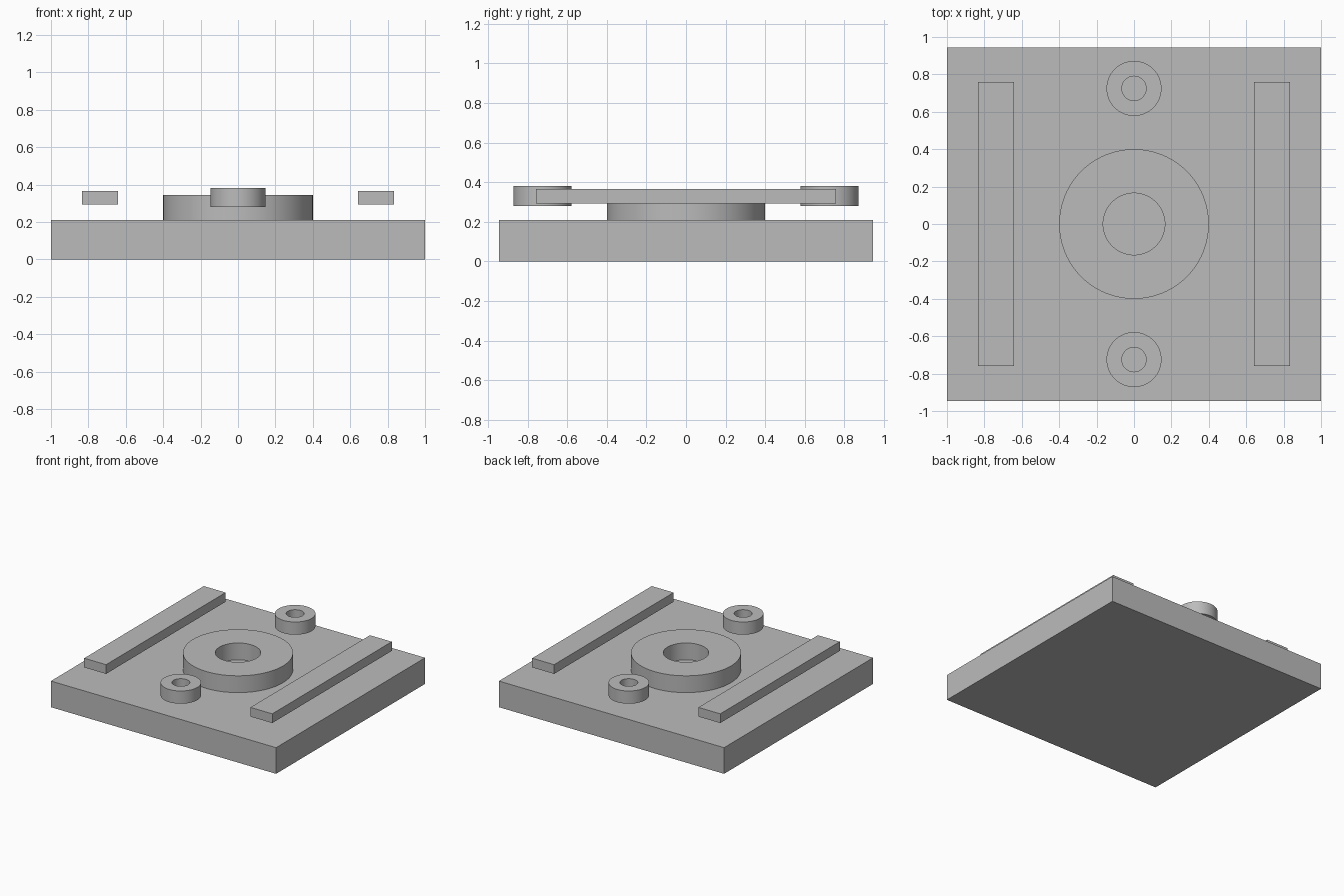
import bpy
import bmesh
import math

cube = bpy.data.objects.get("Cube")
if cube:
    bpy.data.objects.remove(cube, do_unlink=True)

# Single plain grey for every part
grey = bpy.data.materials.new("plain_grey")
grey.use_nodes = True
colour = (0.5, 0.5, 0.5, 1)
grey.diffuse_color = colour
grey.node_tree.nodes["Principled BSDF"].inputs["Base Color"].default_value = colour


def add_part(name, bm, location=(0, 0, 0)):
    bmesh.ops.recalc_face_normals(bm, faces=bm.faces)
    mesh = bpy.data.meshes.new(name)
    bm.to_mesh(mesh)
    bm.free()
    mesh.materials.append(grey)
    part = bpy.data.objects.new(name, mesh)
    part.location = location
    bpy.context.collection.objects.link(part)
    return part


def block(name, x, width, depth, bottom, top):
    bm = bmesh.new()
    bmesh.ops.create_cube(bm, size=1)
    bmesh.ops.scale(bm, vec=(width, depth, top - bottom), verts=bm.verts)
    return add_part(name, bm, (x, 0, (bottom + top) / 2))


def ring(name, y, outer, inner, bottom, top, steps=96):
    # Spin a rectangular section about the vertical axis
    bm = bmesh.new()
    corners = [(inner, bottom), (outer, bottom), (outer, top), (inner, top)]
    verts = [bm.verts.new((r, 0, z)) for r, z in corners]
    edges = [bm.edges.new((verts[i - 1], verts[i])) for i in range(4)]
    bmesh.ops.spin(bm, geom=verts + edges, cent=(0, 0, 0), axis=(0, 0, 1),
                   angle=math.tau, steps=steps, use_merge=True)
    bmesh.ops.remove_doubles(bm, verts=bm.verts, dist=0.0001)
    part = add_part(name, bm, (0, y, 0))
    bpy.ops.object.select_all(action='DESELECT')
    part.select_set(True)
    bpy.context.view_layer.objects.active = part
    bpy.ops.object.shade_smooth_by_angle(angle=math.radians(30))
    return part


# Base slab and central collar
block("base_plate", 0, 2, 1.89, 0, 0.21)
ring("centre_collar", 0, 0.4, 0.165, 0.21, 0.345)

# Raised bars on both sides
for side, sign in (("left", 1), ("right", -1)):
    block(side + "_rail", sign * 0.738, 0.194, 1.516, 0.292, 0.366)

# Small bushings at front and back
for end, sign in (("front", -1), ("back", 1)):
    ring(end + "_bushing", sign * 0.725, 0.147, 0.065, 0.28, 0.382)
